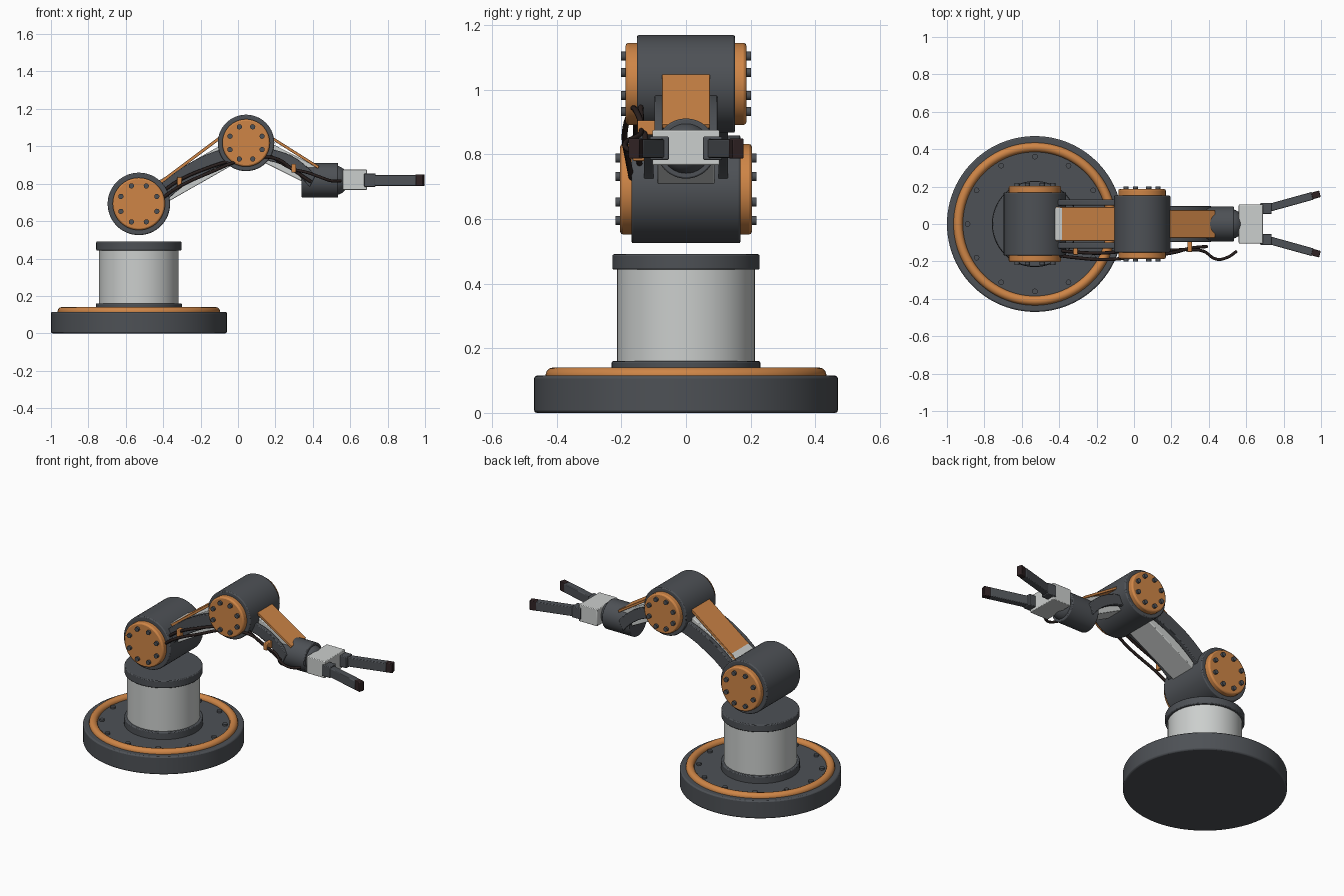
import bpy, bmesh, math
from mathutils import Matrix, Vector

if "Cube" in bpy.data.objects:
    bpy.data.objects.remove(bpy.data.objects["Cube"])


def material(name, rgb):
    m = bpy.data.materials.new(name)
    m.diffuse_color = (*rgb, 1)
    m.use_nodes = True
    m.node_tree.nodes["Principled BSDF"].inputs["Base Color"].default_value = m.diffuse_color
    return m


DARK = material("charcoal", (0.075, 0.082, 0.092))
LIGHT = material("light grey", (0.60, 0.62, 0.61))
ORANGE = material("orange", (0.62, 0.235, 0.062))
CABLE = material("cable black", (0.022, 0.014, 0.013))
TIP = material("rubber tip", (0.028, 0.016, 0.017))


def finish(bm, name, mat, bevel=0.0, smooth=True):
    bmesh.ops.recalc_face_normals(bm, faces=bm.faces)
    me = bpy.data.meshes.new(name)
    bm.to_mesh(me)
    bm.free()
    me.materials.append(mat)
    ob = bpy.data.objects.new(name, me)
    bpy.context.collection.objects.link(ob)
    if smooth:
        bpy.ops.object.select_all(action='DESELECT')
        ob.select_set(True)
        bpy.context.view_layer.objects.active = ob
        bpy.ops.object.shade_smooth_by_angle(angle=math.radians(35))
    if bevel:
        mod = ob.modifiers.new("edge", 'BEVEL')
        mod.width, mod.segments = bevel, 2
        mod.limit_method, mod.angle_limit = 'ANGLE', math.radians(40)
    return ob


def add_cyl(bm, a, b, r, r2=None, n=64):
    a, b = Vector(a), Vector(b)
    d = b - a
    mat = Matrix.Translation((a + b) / 2) @ d.to_track_quat('Z', 'Y').to_matrix().to_4x4()
    bmesh.ops.create_cone(bm, cap_ends=True, segments=n, radius1=r,
                          radius2=r if r2 is None else r2, depth=d.length, matrix=mat)


def cyl(name, mat, a, b, r, r2=None, bevel=0.005, n=64):
    bm = bmesh.new()
    add_cyl(bm, a, b, r, r2, n)
    return finish(bm, name, mat, bevel)


def prism(name, mat, pts, y0, y1, frame=Matrix(), bevel=0.004):
    """Extrude an x-z outline from y0 to y1, placed by frame."""
    bm = bmesh.new()
    rows = [[bm.verts.new(frame @ Vector((x, y, z))) for x, z in pts] for y in (y0, y1)]
    n = len(pts)
    bm.faces.new(rows[0])
    bm.faces.new(rows[1][::-1])
    for i in range(n):
        j = (i + 1) % n
        bm.faces.new((rows[0][i], rows[0][j], rows[1][j], rows[1][i]))
    return finish(bm, name, mat, bevel)


def box(name, mat, x, y, z, frame=Matrix(), bevel=0.004):
    return prism(name, mat, [(x[0], z[0]), (x[1], z[0]), (x[1], z[1]), (x[0], z[1])],
                 y[0], y[1], frame, bevel)


def cable(name, pts, r):
    cu = bpy.data.curves.new(name, 'CURVE')
    cu.dimensions, cu.bevel_depth, cu.bevel_resolution = '3D', r, 2
    cu.resolution_u, cu.use_fill_caps = 6, True
    sp = cu.splines.new('BEZIER')
    sp.bezier_points.add(len(pts) - 1)
    for bp, p in zip(sp.bezier_points, pts):
        bp.co = p
        bp.handle_left_type = bp.handle_right_type = 'AUTO'
    cu.materials.append(CABLE)
    bpy.context.collection.objects.link(bpy.data.objects.new(name, cu))


# Base: disc, ring, bolts, column
CX = -0.53
cyl("base_disc", DARK, (CX, 0, 0), (CX, 0, 0.115), 0.47, bevel=0.008, n=96)
bm = bmesh.new()
grid = []
for i in range(96):
    a = math.tau * i / 96
    grid.append([bm.verts.new((CX + (0.41 + 0.025 * math.cos(b)) * math.cos(a),
                               (0.41 + 0.025 * math.cos(b)) * math.sin(a),
                               0.116 + 0.025 * math.sin(b)))
                 for b in (math.tau * k / 12 for k in range(12))])
for i in range(96):
    for k in range(12):
        p, q = grid[i], grid[(i + 1) % 96]
        bm.faces.new((p[k], q[k], q[(k + 1) % 12], p[(k + 1) % 12]))
finish(bm, "base_ring", ORANGE)
bm = bmesh.new()
for i in range(12):
    a = math.tau * i / 12
    x, y = CX + 0.36 * math.cos(a), 0.36 * math.sin(a)
    add_cyl(bm, (x, y, 0.11), (x, y, 0.127), 0.015, n=12)
finish(bm, "base_bolts", DARK)
cyl("column_flange", DARK, (CX, 0, 0.11), (CX, 0, 0.16), 0.23)
cyl("column", LIGHT, (CX, 0, 0.155), (CX, 0, 0.45), 0.213)
cyl("column_collar", DARK, (CX, 0, 0.443), (CX, 0, 0.491), 0.228)

# Joints: drum with bolted end caps
SHOULDER, ELBOW, WRIST = (CX, 0.692), (0.043, 1.018), (0.44, 0.818)


def joint(name, c, r, half, cap_r, bolt_r):
    x, z = c
    cyl(name + "_drum", DARK, (x, -half, z), (x, half, z), r, bevel=0.006)
    bolts = bmesh.new()
    for s, side in ((-1, "front"), (1, "back")):
        cyl(f"{name}_cap_{side}", ORANGE, (x, s * (half - 0.01), z),
            (x, s * (half + 0.035), z), cap_r, bevel=0.009)
        for i in range(8):
            a = math.tau * (i + 0.5) / 8
            bx, bz = x + bolt_r * math.cos(a), z + bolt_r * math.sin(a)
            add_cyl(bolts, (bx, s * (half + 0.03), bz), (bx, s * (half + 0.049), bz), 0.014, n=12)
    finish(bolts, name + "_bolts", DARK)


joint("shoulder", SHOULDER, 0.167, 0.169, 0.14, 0.104)
joint("elbow", ELBOW, 0.151, 0.152, 0.127, 0.093)


# Arm frames: local x runs along the arm, local z is its upper side
def arm_frame(a, b):
    ang = math.atan2(b[1] - a[1], b[0] - a[0])
    return Matrix.Translation((a[0], 0, a[1])) @ Matrix.Rotation(-ang, 4, 'Y')


def rails(name, frame, x0, x1, half_h, mid, arch, y0, y1):
    """Pair of gently arched side rails."""
    n = 10
    top, low = [], []
    for i in range(n + 1):
        t = i / n
        x, c = x0 + (x1 - x0) * t, mid + arch * (4 * t * (1 - t))
        top.append((x, c + half_h))
        low.append((x, c - half_h))
    for s, side in ((-1, "front"), (1, "back")):
        prism(f"{name}_{side}", DARK, low + top[::-1], s * y0, s * y1, frame)


# Upper arm
U = arm_frame(SHOULDER, ELBOW)
box("upper_arm_beam", LIGHT, (0.08, 0.60), (-0.088, 0.088), (-0.067, 0.056), U)
prism("upper_arm_cover", ORANGE, [(0.12, 0.030), (0.60, 0.091), (0.60, 0.107), (0.12, 0.046)],
      -0.09, 0.09, U, 0.002)
rails("upper_arm_rail", U, 0.10, 0.60, 0.043, -0.025, 0.038, 0.10, 0.13)

# Forearm
F = arm_frame(ELBOW, WRIST)
box("forearm_beam", LIGHT, (0.08, 0.41), (-0.062, 0.062), (-0.05, 0.058), F)
prism("forearm_cover", ORANGE, [(0.09, 0.080), (0.405, 0.050), (0.405, 0.065), (0.09, 0.095)],
      -0.074, 0.074, F, 0.002)
rails("forearm_rail", F, 0.08, 0.41, 0.033, -0.025, 0.04, 0.072, 0.097)

# Wrist and gripper
cyl("wrist_drum", DARK, (0.34, 0, 0.818), (0.535, 0, 0.818), 0.093)
bm = bmesh.new()
bmesh.ops.create_uvsphere(bm, u_segments=32, v_segments=16, radius=0.08,
                          matrix=Matrix.Translation((0.513, 0, 0.818)))
finish(bm, "wrist_ball", DARK)
box("gripper_palm", LIGHT, (0.56, 0.69), (-0.104, 0.104), (0.767, 0.875))
for s, side in ((-1, "front"), (1, "back")):
    box("knuckle_" + side, DARK, (0.675, 0.735), (s * 0.053, s * 0.112), (0.783, 0.855))
    G = Matrix.Translation((0.71, s * 0.083, 0.818)) @ Matrix.Rotation(s * 0.27, 4, 'Z')
    box("finger_" + side, DARK, (-0.02, 0.255), (-0.021, 0.021), (-0.029, 0.029), G)
    box("fingertip_" + side, TIP, (0.25, 0.295), (-0.018, 0.018), (-0.031, 0.031), G)

# Cables and clips along the front side
cable("upper_cable_outer", [(-0.42, -0.165, 0.71), (-0.33, -0.178, 0.775), (-0.15, -0.19, 0.86),
                            (0.04, -0.172, 0.93), (0.20, -0.155, 0.935), (0.30, -0.13, 0.87),
                            (0.39, -0.12, 0.81)], 0.009)
cable("upper_cable_inner", [(-0.42, -0.14, 0.745), (-0.32, -0.15, 0.815), (-0.16, -0.155, 0.885),
                            (-0.02, -0.14, 0.93)], 0.009)
cable("forearm_cable", [(0.17, -0.14, 0.95), (0.29, -0.138, 0.88), (0.37, -0.145, 0.86),
                        (0.44, -0.188, 0.835), (0.50, -0.178, 0.815), (0.55, -0.145, 0.815)], 0.008)
box("upper_cable_clip", ORANGE, (-0.325, -0.30), (-0.165, -0.125), (0.78, 0.835))
box("forearm_cable_clip", ORANGE, (0.285, 0.31), (-0.15, -0.09), (0.86, 0.905))
